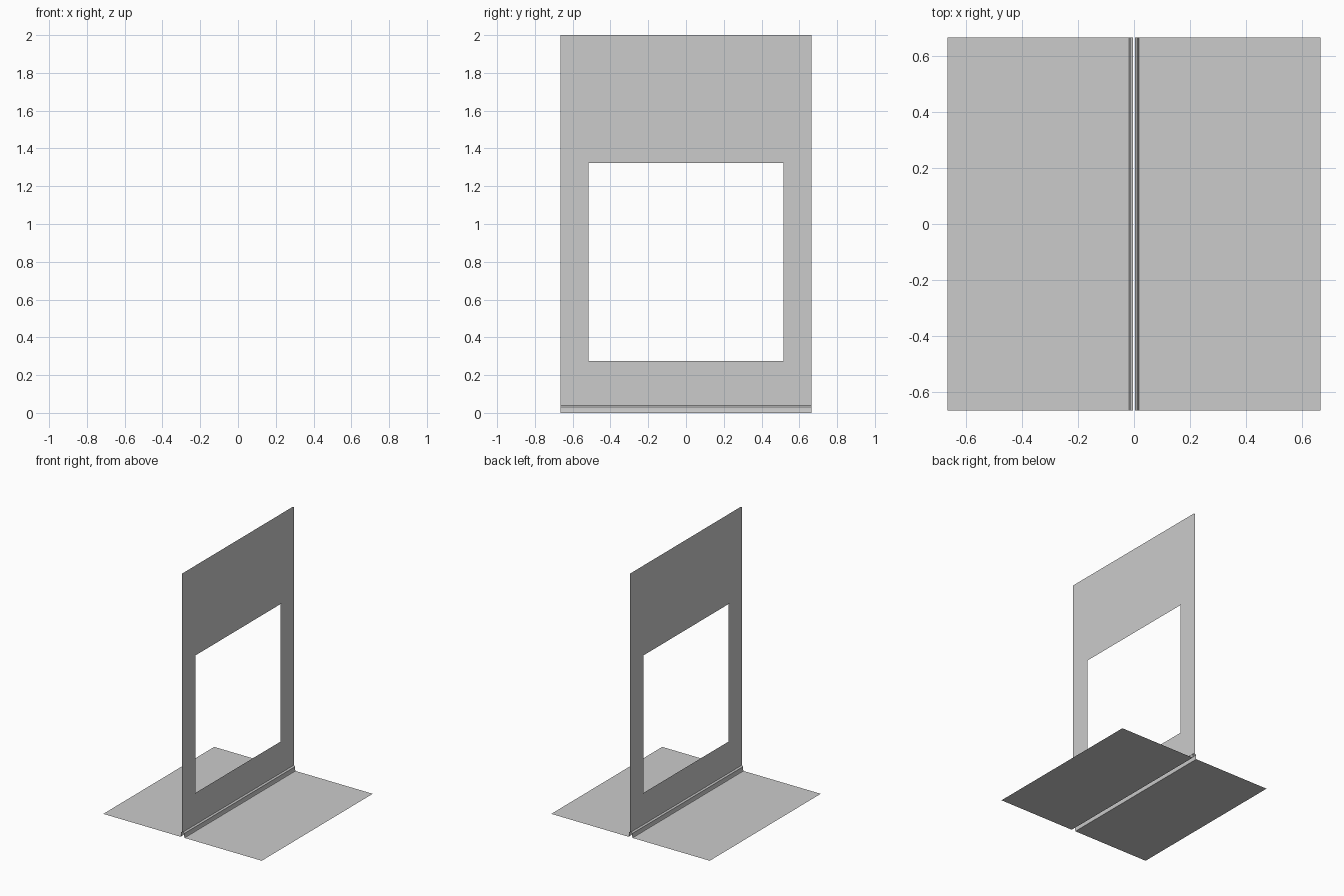
import bpy, bmesh

if "Cube" in bpy.data.objects:
    bpy.data.objects.remove(bpy.data.objects["Cube"])

HALF = 0.665   # half depth along y
GAP = 0.003    # half spacing of the doubled upright sheet


def sheet(name, profile, ys, hole=None):
    """Sweep an x-z profile along y as a thin sheet; hole is a skipped (row, column) cell."""
    bm = bmesh.new()
    rows = [[bm.verts.new((x, y, z)) for y in ys] for x, z in profile]
    for i in range(len(profile) - 1):
        for j in range(len(ys) - 1):
            if (i, j) != hole:
                bm.faces.new((rows[i][j], rows[i][j + 1], rows[i + 1][j + 1], rows[i + 1][j]))
    me = bpy.data.meshes.new(name)
    bm.to_mesh(me)
    bm.free()
    ob = bpy.data.objects.new(name, me)
    bpy.context.collection.objects.link(ob)
    # Mirrored twin on the other side of the fold
    ob.modifiers.new("mirror", 'MIRROR').use_axis[0] = True
    bpy.context.view_layer.objects.active = ob
    ob.select_set(True)
    bpy.ops.object.shade_smooth_by_angle()
    ob.select_set(False)
    return ob


# Upright display sheet with the large window
sheet("upright_panel",
      [(GAP, 0.04), (GAP, 0.275), (GAP, 1.323), (GAP, 2.0)],
      [-HALF, -0.515, 0.515, HALF], hole=(1, 1))

# Flat foot plates, turned up at the middle into the lip that grips the upright
sheet("foot_plate",
      [(HALF, 0.0), (0.017, 0.0), (0.014, 0.01), (0.014, 0.032), (0.011, 0.036), (GAP, 0.04)],
      [-HALF, HALF])
